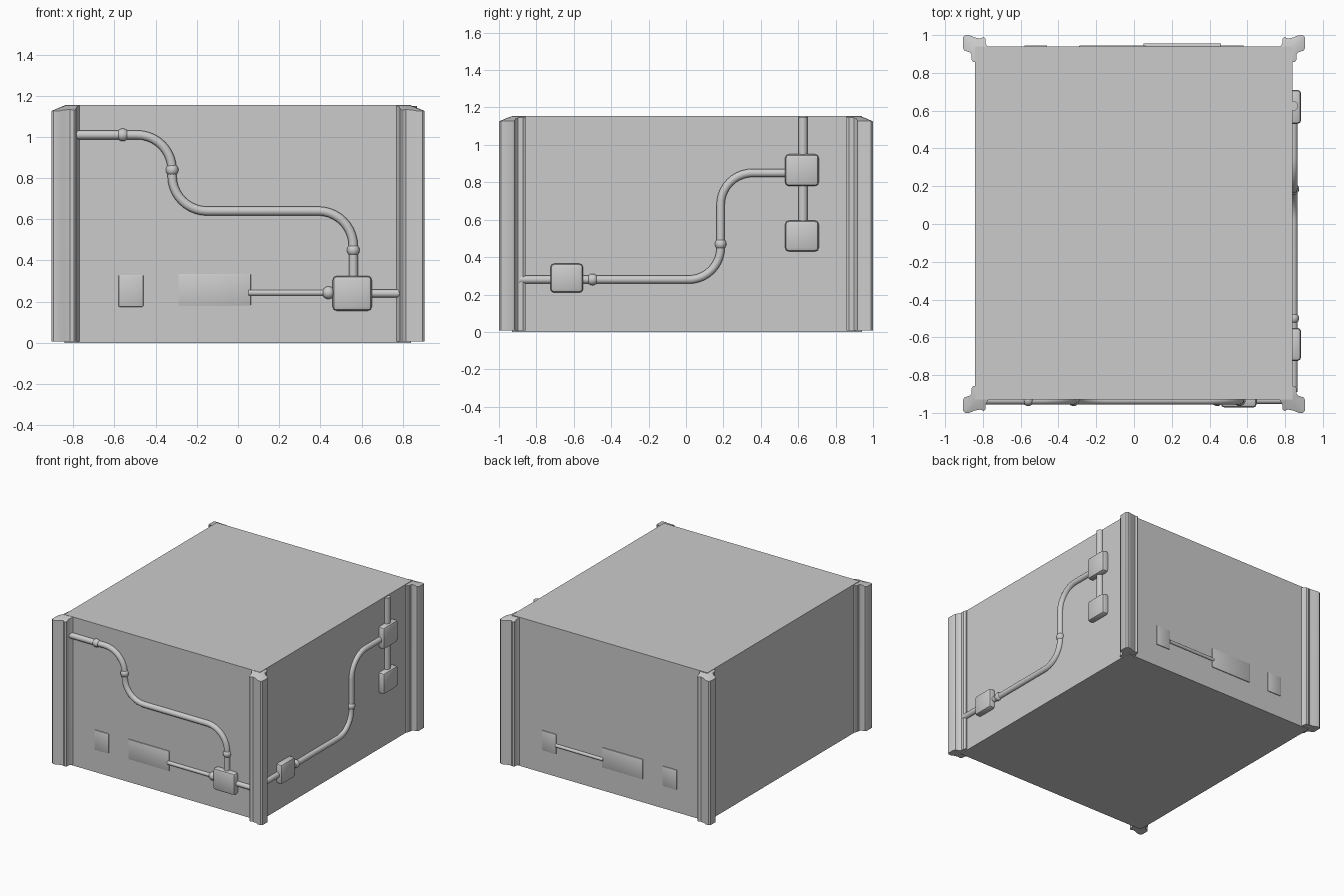
import bpy, bmesh, math
from mathutils import Vector

if "Cube" in bpy.data.objects:
    bpy.data.objects.remove(bpy.data.objects["Cube"])

H = 1.155
grey = bpy.data.materials.new("light_grey")
grey.diffuse_color = (0.6, 0.6, 0.6, 1)
grey.use_nodes = True
grey.node_tree.nodes["Principled BSDF"].inputs["Base Color"].default_value = grey.diffuse_color

# Each wall maps (along, out, height) to world space
WALLS = {
    "front": lambda u, d, z: Vector((u, -0.93 - d, z)),
    "back": lambda u, d, z: Vector((u, 0.94 + d, z)),
    "right": lambda u, d, z: Vector((0.84 + d, u, z)),
}


def finish(name, bm, smooth=None):
    bmesh.ops.recalc_face_normals(bm, faces=bm.faces)
    me = bpy.data.meshes.new(name)
    bm.to_mesh(me)
    bm.free()
    me.materials.append(grey)
    ob = bpy.data.objects.new(name, me)
    bpy.context.collection.objects.link(ob)
    if smooth:
        select(ob)
        bpy.ops.object.shade_smooth_by_angle(angle=math.radians(smooth))
    return ob


def select(ob):
    bpy.ops.object.select_all(action='DESELECT')
    ob.select_set(True)
    bpy.context.view_layer.objects.active = ob


def block(name, lo, hi, bevel=0.0, segments=2):
    bm = bmesh.new()
    bmesh.ops.create_cube(bm, size=1)
    for v in bm.verts:
        v.co = Vector([(a + b) / 2 + c * abs(b - a) for a, b, c in zip(lo, hi, v.co)])
    if bevel:
        bmesh.ops.bevel(bm, geom=bm.edges[:], offset=bevel, segments=segments,
                        profile=0.5, affect='EDGES')
    return finish(name, bm, 40 if bevel else None)


def wall_block(name, wall, u0, u1, z0, z1, depth, bevel):
    f = WALLS[wall]
    return block(name, f(u0, -0.03, z0), f(u1, depth, z1), bevel)


def fillet(pts, r, n=10):
    """Round the right-angle corners of a 2D path."""
    pts = [Vector(p) for p in pts]
    out = [pts[0]]
    for a, b, c in zip(pts, pts[1:], pts[2:]):
        i, o = (a - b).normalized(), (c - b).normalized()
        centre = b + (i + o) * r
        for k in range(n + 1):
            t = k / n * math.pi / 2
            out.append(centre - o * r * math.cos(t) - i * r * math.sin(t))
    return out + [pts[-1]]


def pipe(name, wall, pts, radius=0.023, bend=0.17):
    path = fillet(pts, bend)
    cu = bpy.data.curves.new(name, 'CURVE')
    cu.dimensions = '3D'
    cu.bevel_depth = radius
    cu.bevel_resolution = 3
    cu.use_fill_caps = True
    sp = cu.splines.new('POLY')
    sp.points.add(len(path) - 1)
    for p, (u, z) in zip(sp.points, path):
        p.co = (*WALLS[wall](u, 0.003, z), 1)
    cu.materials.append(grey)
    ob = bpy.data.objects.new(name, cu)
    bpy.context.collection.objects.link(ob)
    select(ob)
    bpy.ops.object.convert(target='MESH')
    bpy.ops.object.shade_smooth_by_angle(angle=math.radians(40))


def collar(name, wall, u, z, vertical):
    bm = bmesh.new()
    bmesh.ops.create_uvsphere(bm, u_segments=16, v_segments=8, radius=0.031)
    c = WALLS[wall](u, 0.003, z)
    for v in bm.verts:
        v.co += c
    finish(name, bm, 60)


# Main body
block("body", (-0.842, -0.93, 0), (0.84, 0.94, H))

# Corner posts: channelled profile with a top that slopes outward
PROFILE = [(0.77, 0.93), (0.785, 0.955), (0.787, 0.982), (0.797, 0.99), (0.815, 0.982),
           (0.845, 0.988), (0.872, 1.0), (0.895, 1.0), (0.905, 0.99), (0.905, 0.93),
           (0.898, 0.918), (0.872, 0.91), (0.86, 0.897), (0.861, 0.872), (0.852, 0.858),
           (0.835, 0.858)]
CORE = (0.835, 0.93)


def top_z(x, y):
    return H - 0.002 - 0.42 * max(0, x - 0.842, y - 0.935)


for sx, sy, label in ((-1, -1, "front_left"), (1, -1, "front_right"),
                      (-1, 1, "back_left"), (1, 1, "back_right")):
    bm = bmesh.new()
    ring = PROFILE + [CORE]
    low = [bm.verts.new((sx * x, sy * y, 0.007)) for x, y in ring]
    high = [bm.verts.new((sx * x, sy * y, top_z(x, y))) for x, y in ring]
    n = len(ring)
    for i in range(n):
        j = (i + 1) % n
        bm.faces.new((low[i], low[j], high[j], high[i]))
    for i in range(n - 2):
        bm.faces.new((high[i], high[i + 1], high[-1]))
        bm.faces.new((low[i + 1], low[i], low[-1]))
    finish("corner_post_" + label, bm, 35)

# Front wall pipes, junction box and panels
pipe("front_main_pipe", "front",
     [(-0.80, 1.01), (-0.32, 1.01), (-0.32, 0.64), (0.56, 0.64), (0.56, 0.25)])
pipe("front_outlet_pipe", "front", [(0.60, 0.24), (0.82, 0.24)], 0.02)
pipe("front_feed_pipe", "front", [(0.05, 0.243), (0.50, 0.243)], 0.015)
wall_block("front_junction_box", "front", 0.46, 0.65, 0.155, 0.325, 0.042, 0.02)
wall_block("front_small_panel", "front", -0.58, -0.46, 0.175, 0.33, 0.006, 0.004)
wall_block("front_wide_panel", "front", -0.29, 0.062, 0.18, 0.335, 0.006, 0.004)
for i, (u, z, vert) in enumerate(((-0.56, 1.01, 0), (-0.32, 0.84, 1),
                                  (0.56, 0.45, 1), (0.44, 0.243, 0))):
    collar(f"front_collar_{i}", "front", u, z, vert)

# Right wall pipes and junction boxes
pipe("right_main_pipe", "right",
     [(-0.89, 0.28), (0.185, 0.28), (0.185, 0.85), (0.60, 0.85)])
pipe("right_riser_pipe", "right", [(0.625, 0.50), (0.625, 1.15)], 0.026)
for name, u0, u1, z0, z1 in (("low", -0.725, -0.55, 0.21, 0.365),
                             ("upper", 0.53, 0.71, 0.78, 0.95),
                             ("middle", 0.53, 0.71, 0.43, 0.595)):
    wall_block(f"right_{name}_box", "right", u0, u1, z0, z1, 0.045, 0.02)
collar("right_low_collar", "right", -0.50, 0.28, 0)
collar("right_bend_collar", "right", 0.185, 0.47, 1)

# Back wall panels and feed pipe
wall_block("back_small_panel_a", "back", 0.455, 0.58, 0.175, 0.33, 0.006, 0.004)
wall_block("back_small_panel_b", "back", -0.58, -0.46, 0.175, 0.33, 0.006, 0.004)
wall_block("back_wide_panel", "back", -0.29, 0.062, 0.18, 0.335, 0.006, 0.004)
pipe("back_feed_pipe", "back", [(0.05, 0.243), (0.46, 0.243)], 0.013)
